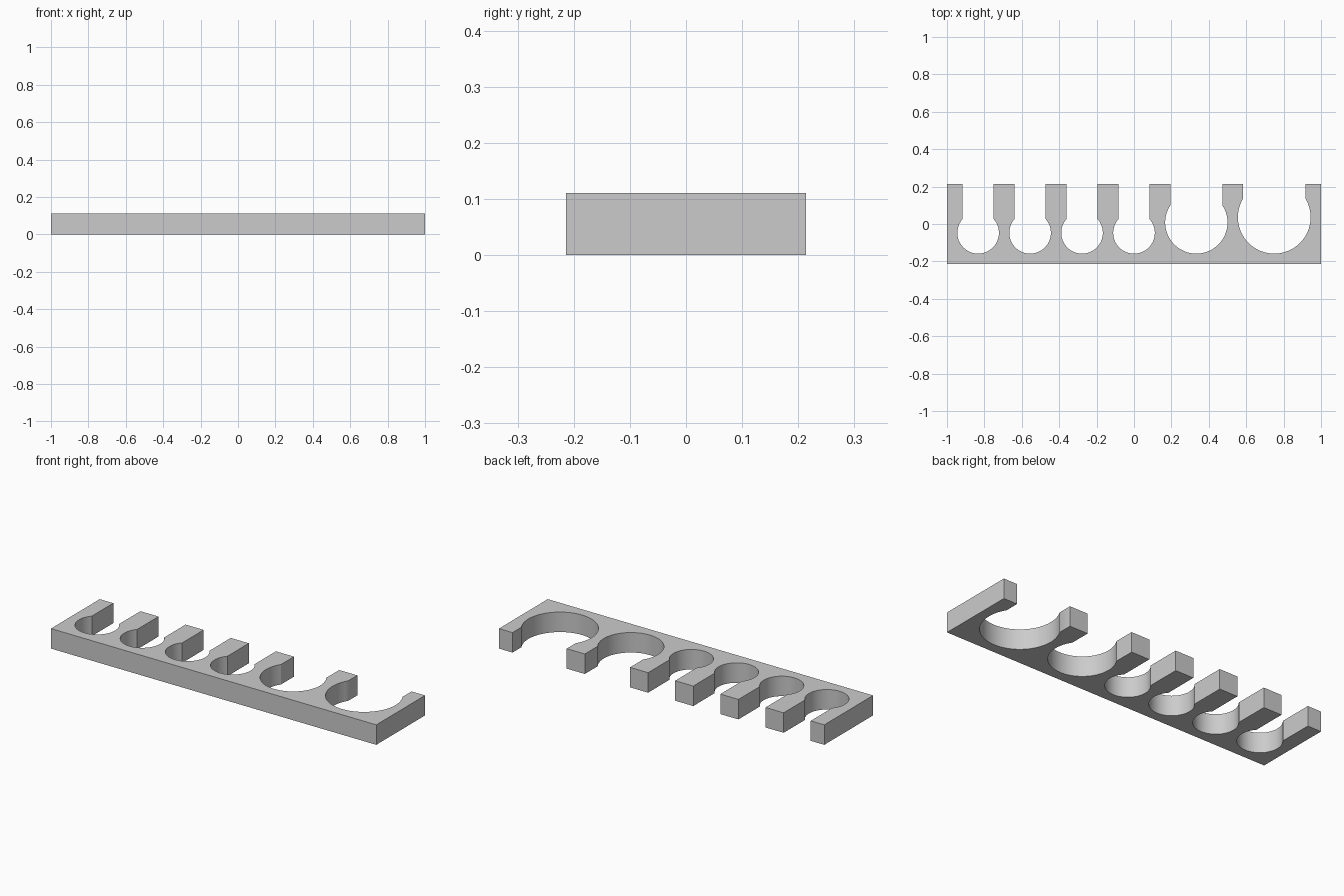
import bpy
import bmesh
from math import asin, cos, pi, sin

cube = bpy.data.objects.get("Cube")
if cube:
    bpy.data.objects.remove(cube, do_unlink=True)

U = 1 / 18                # wall thickness, the base unit of the design
HALF_DEPTH = 0.214
HEIGHT = 2 * U
SEGMENTS = 48             # steps around each round seat
RADII = [2, 2, 2, 2, 3, 3.5]   # seat radii in base units, from -x to +x

grey = bpy.data.materials.new("plain grey")
grey.use_nodes = True
colour = (0.6, 0.6, 0.6, 1)
grey.diffuse_color = colour
grey.node_tree.nodes["Principled BSDF"].inputs["Base Color"].default_value = colour


def keyhole(x, radius):
    """Outline of one round seat with a narrower mouth open to the back."""
    half_mouth = radius - U / 2
    y = -HALF_DEPTH + U + radius
    lip = asin(half_mouth / radius)        # angle from +y to the mouth edge
    points = [(x - half_mouth, HALF_DEPTH)]
    for i in range(SEGMENTS + 1):
        a = lip + (2 * pi - 2 * lip) * i / SEGMENTS
        points.append((x - radius * sin(a), y + radius * cos(a)))
    points.append((x + half_mouth, HALF_DEPTH))
    return points


# Rack outline: straight front and ends, keyholes along the back
outline = [(1, -HALF_DEPTH), (-1, -HALF_DEPTH), (-1, HALF_DEPTH)]
edge = -1
for units in RADII:
    r = units * U
    outline += keyhole(edge + U + r, r)
    edge += U + 2 * r
outline.append((1, HALF_DEPTH))

# Extrude the outline into the solid rack
bm = bmesh.new()
base = bm.faces.new([bm.verts.new((x, y, 0)) for x, y in outline])
top = bmesh.ops.extrude_face_region(bm, geom=[base], use_keep_orig=True)["geom"]
bmesh.ops.translate(bm, verts=[v for v in top if isinstance(v, bmesh.types.BMVert)],
                    vec=(0, 0, HEIGHT))
bmesh.ops.recalc_face_normals(bm, faces=bm.faces)
mesh = bpy.data.meshes.new("slotted_rack")
bm.to_mesh(mesh)
bm.free()
mesh.materials.append(grey)

rack = bpy.data.objects.new("slotted_rack", mesh)
bpy.context.collection.objects.link(rack)
bpy.ops.object.select_all(action="DESELECT")
rack.select_set(True)
bpy.context.view_layer.objects.active = rack
bpy.ops.object.shade_smooth_by_angle(angle=pi / 6)
